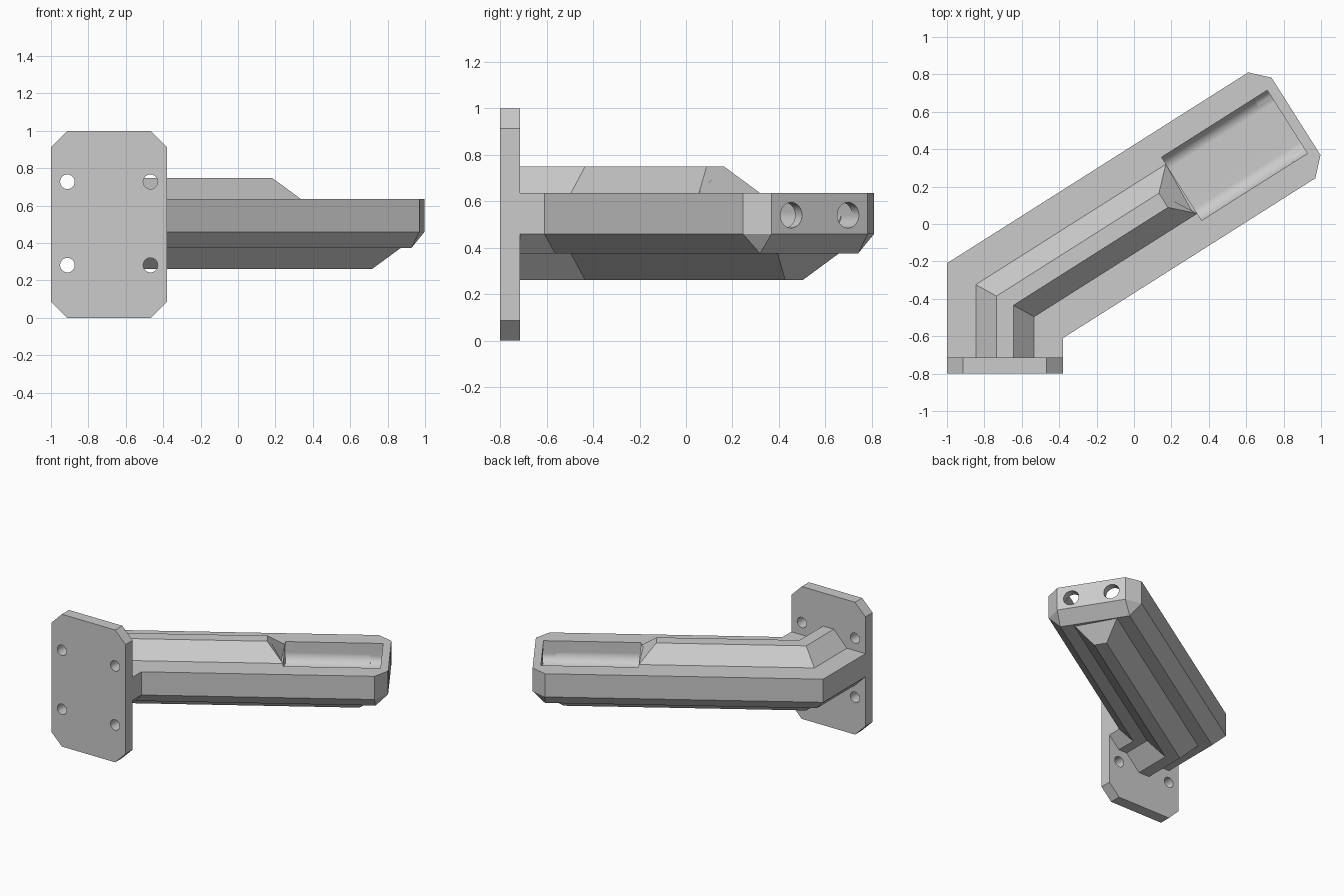
import bpy, bmesh
from math import sin, cos, pi, radians
from mathutils import Vector

if "Cube" in bpy.data.objects:
    bpy.data.objects.remove(bpy.data.objects["Cube"])

grey = bpy.data.materials.new("light_grey")
grey.use_nodes = True
tint = (0.6, 0.6, 0.6, 1)
grey.diffuse_color = tint
grey.node_tree.nodes["Principled BSDF"].inputs["Base Color"].default_value = tint

# Arm frame: s runs along the arm from the bend, v across it
BEND = Vector((-0.69, -0.41, 0))
ANGLE = radians(32.35)
U = Vector((cos(ANGLE), sin(ANGLE), 0))
V = Vector((-sin(ANGLE), cos(ANGLE), 0))
STUB_Y = -0.715


def arm(s, v, z):
    return BEND + U * s + V * v + Vector((0, 0, z))


def stub(x, z, y=STUB_Y):
    return Vector((BEND.x + x, y, z))


def bend(x, half, z):
    """Corner where the stub side at x meets the arm side at the given half width."""
    side = 1 if x < 0 else -1
    return stub(x, z, BEND.y + side * (half - abs(x) * sin(ANGLE)) / cos(ANGLE))


def loft(name, rings):
    """Skin a list of equal rings and cap both ends."""
    bm = bmesh.new()
    loops = [[bm.verts.new(p) for p in ring] for ring in rings]
    for a, b in zip(loops, loops[1:]):
        for i in range(len(a)):
            j = (i + 1) % len(a)
            bm.faces.new((a[i], a[j], b[j], b[i]))
    bm.faces.new(loops[0])
    bm.faces.new(loops[-1])
    bmesh.ops.remove_doubles(bm, verts=bm.verts, dist=0.0005)
    bmesh.ops.recalc_face_normals(bm, faces=bm.faces)
    mesh = bpy.data.meshes.new(name)
    bm.to_mesh(mesh)
    bm.free()
    mesh.materials.append(grey)
    obj = bpy.data.objects.new(name, mesh)
    bpy.context.collection.objects.link(obj)
    return obj


def rod(name, start, end, radius):
    """Round cutter between two points on a level line."""
    across = (end - start).cross(Vector((0, 0, 1))).normalized()
    turns = [2 * pi * i / 32 for i in range(32)]
    circle = [radius * (across * cos(t) + Vector((0, 0, sin(t)))) for t in turns]
    return loft(name, [[p + c for c in circle] for p in (start, end)])


def combine(target, tool, operation):
    mod = target.modifiers.new("join", 'BOOLEAN')
    mod.operation, mod.object, mod.solver = operation, tool, 'EXACT'
    bpy.context.view_layer.objects.active = target
    bpy.ops.object.modifier_apply(modifier=mod.name)
    bpy.data.objects.remove(tool)


def finish(obj):
    bpy.ops.object.select_all(action='DESELECT')
    obj.select_set(True)
    bpy.context.view_layer.objects.active = obj
    bpy.ops.object.shade_smooth_by_angle(angle=radians(30))
    mod = obj.modifiers.new("flat_normals", 'WEIGHTED_NORMAL')
    mod.keep_sharp = True


# Mounting plate with clipped corners and four screw holes
cx, cz, hx, hz, clip = BEND.x, 0.5, 0.31, 0.5, 0.087
corners = []
for sx, sz in ((1, 1), (-1, 1), (-1, -1), (1, -1)):
    pair = [(sx * hx, sz * (hz - clip)), (sx * (hx - clip), sz * hz)]
    corners += pair if sx == sz else pair[::-1]
plate = loft("mounting_plate",
             [[Vector((cx + x, y, cz + z)) for x, z in corners] for y in (-0.8, STUB_Y)])
for sx in (-1, 1):
    for sz in (-1, 1):
        x, z = cx + sx * 0.222, cz + 0.005 + sz * 0.223
        combine(plate, rod("screw_cutter", Vector((x, -0.9, z)), Vector((x, -0.6, z)), 0.039),
                'DIFFERENCE')

# Bent arm body with a chamfered underside and clipped end corners
HALF_STUB, HALF_ARM, END, CUT, BEVEL = 0.31, 0.335, 1.842, 0.09, 0.085


def body_ring(z, inset, cut):
    hs, ha, end = HALF_STUB - inset, HALF_ARM - inset, END - inset
    return [stub(-hs, z), bend(-hs, ha, z), arm(end - cut, ha, z), arm(end, ha - cut, z),
            arm(end, cut - ha, z), arm(end - cut, -ha, z), bend(hs, ha, z), stub(hs, z)]


body = loft("bent_arm", [body_ring(0.375, BEVEL, 0), body_ring(0.46, 0, CUT),
                         body_ring(0.635, 0, CUT)])


# Tapered stiffening ridges above and below the body
def ridge(name, base_z, up, end):
    wide, narrow, rise, sink = 0.156, 0.045, 0.114, 0.02
    section = [(-wide, -sink, 0), (-wide, 0, 0), (-narrow, rise, rise),
               (narrow, rise, rise), (wide, 0, 0), (wide, -sink, 0)]
    return loft(name, [
        [stub(x, base_z + up * h) for x, h, back in section],
        [bend(x, abs(x), base_z + up * h) for x, h, back in section],
        [arm(end - back, -x, base_z + up * h) for x, h, back in section]])


combine(body, ridge("upper_ridge", 0.635, 1, 1.117), 'UNION')
combine(body, ridge("lower_ridge", 0.375, -1, 1.75), 'UNION')

# Recess with rounded floor edges
HALF_POCKET, FLOOR, FILLET = 0.2, 0.48, 0.075
profile = [(HALF_POCKET, 0.7)]
for i in range(13):
    t = pi / 2 * i / 12
    profile.append((HALF_POCKET - FILLET * (1 - cos(t)), FLOOR + FILLET * (1 - sin(t))))
profile += [(-v, z) for v, z in reversed(profile)]
combine(body, loft("recess_cutter", [[arm(s, v, z) for v, z in profile] for s in (1.118, 1.787)]),
        'DIFFERENCE')

# Two holes through the end wall into the recess
for v in (-0.145, 0.145):
    combine(body, rod("end_hole_cutter", arm(1.7, v, 0.54), arm(1.95, v, 0.54), 0.055),
            'DIFFERENCE')

finish(plate)
finish(body)
